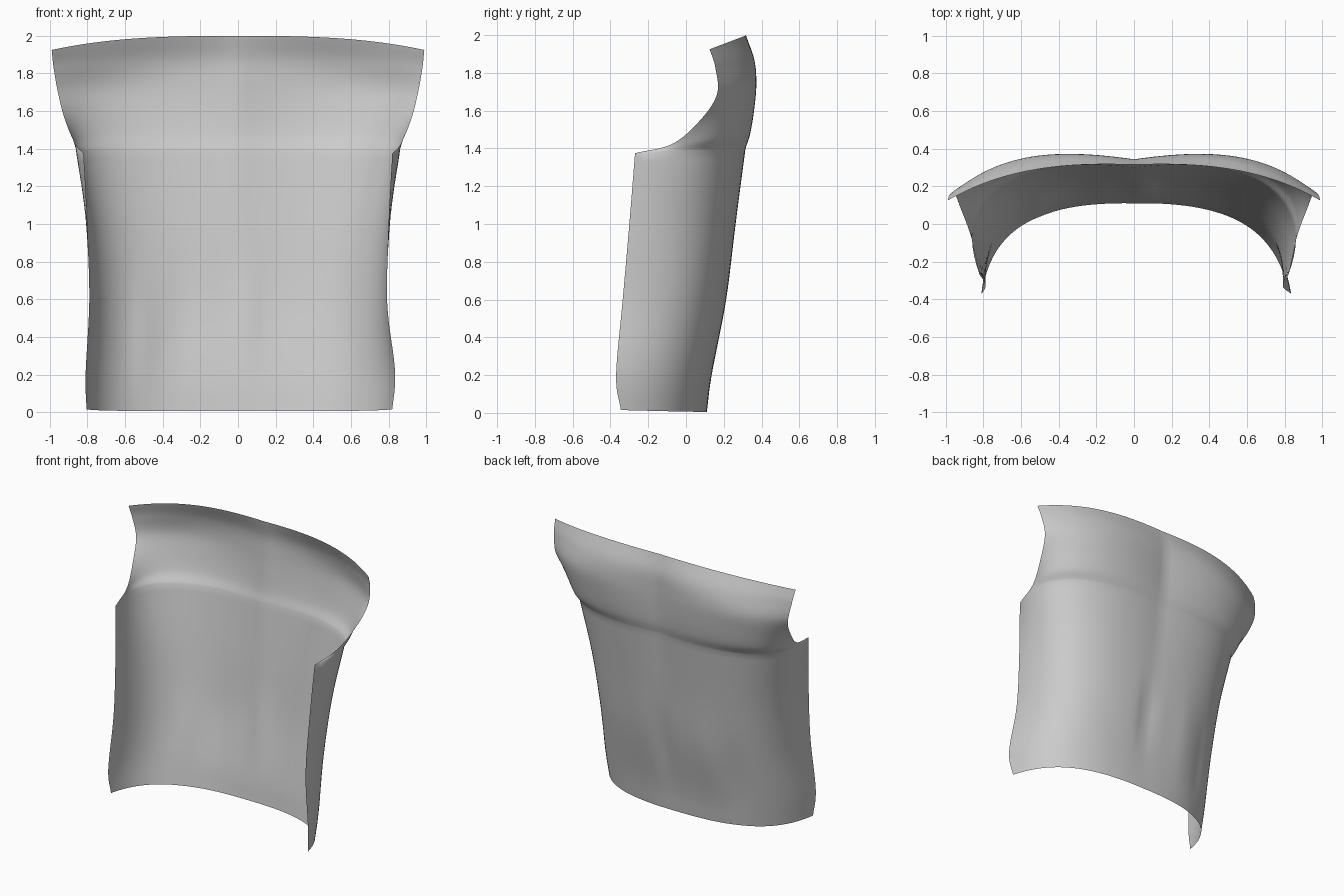
import bpy
import bmesh
import math

cube = bpy.data.objects.get("Cube")
if cube:
    bpy.data.objects.remove(cube, do_unlink=True)

SPAN_STEPS = 8     # rows between two control sections
HALF_COLUMNS = 28  # columns from the spine to each side edge

# Half sections: centre z, centre y, two curve handles (x, y), side edge (x, y, z)
armpit = (1.40, .30, .55, .37, 1.0, .20, .82, -.27, 1.375)
lower_sections = [
    (.005, .11, .55, .12, .75, -.05, .805, -.345, .015),
    (.2, .135, .55, .15, .78, 0, .81, -.37, .2),
    (.6, .21, .55, .235, .8, .08, .79, -.335, .6),
    (1, .255, .55, .3, .86, .15, .8, -.3, 1),
    armpit,
]
upper_sections = [
    armpit,
    (1.48, .318, .55, .4, .93, .25, .865, -.07, 1.425),
    (1.6, .33, .5, .42, .85, .3, .92, .08, 1.555),
    (1.74, .34, .47, .42, .75, .35, .955, .165, 1.69),
    (1.87, .342, .45, .4, .7, .33, .98, .155, 1.83),
    (2, .315, .4, .33, .7, .29, .99, .125, 1.925),
]


def bell(value, centre, width):
    return math.exp(-((value - centre) / width) ** 2)


def smooth_sections(sections):
    """Blend the control sections with a spline that passes through each one."""
    first = [2 * a - b for a, b in zip(sections[0], sections[1])]
    last = [2 * a - b for a, b in zip(sections[-1], sections[-2])]
    padded = [first] + list(sections) + [last]
    rows = []
    for i in range(len(sections) - 1):
        for step in range(SPAN_STEPS):
            t = step / SPAN_STEPS
            rows.append([
                b + t * ((c - a) + t * ((2 * a - 5 * b + 4 * c - d)
                         + t * (3 * b - a - 3 * c + d))) / 2
                for a, b, c, d in zip(*padded[i:i + 4])])
    rows.append(list(sections[-1]))
    return rows


def cloth_point(section, s):
    """Point on a section; s runs from -1 at one side edge to 1 at the other."""
    zc, yc, ax, ay, bx, by, ex, ey, ez = section
    t, side = abs(s), math.copysign(1, s)
    k = 1 - t
    x = side * (3 * k * k * t * ax + 3 * k * t * t * bx + t ** 3 * ex)
    y = k ** 3 * yc + 3 * k * k * t * ay + 3 * k * t * t * by + t ** 3 * ey
    z = zc + (ez - zc) * t ** 2.5
    # flared hem on the left side
    if side > 0:
        x += .025 * t ** 4 * bell(z, .2, .25)
    # soft vertical folds in the lower half
    y -= .02 * bell(x, .05, .05) * bell(z, .55, .25)
    y -= .01 * bell(x, -.5, .06) * bell(z, .4, .3)
    y += .008 * bell(x, -.3, .08) * bell(z, .5, .3)
    return x, y, z


# Garment back panel: a single open sheet
rows = smooth_sections(lower_sections)[:-1] + smooth_sections(upper_sections)
bm = bmesh.new()
grid = [[bm.verts.new(cloth_point(row, c / HALF_COLUMNS))
         for c in range(-HALF_COLUMNS, HALF_COLUMNS + 1)] for row in rows]
for low, high in zip(grid, grid[1:]):
    for c in range(len(low) - 1):
        bm.faces.new((low[c], high[c], high[c + 1], low[c + 1]))
mesh = bpy.data.meshes.new("back_panel")
bm.to_mesh(mesh)
bm.free()
panel = bpy.data.objects.new("back_panel", mesh)
bpy.context.collection.objects.link(panel)

# Plain grey cloth
cloth = bpy.data.materials.new("light_grey_cloth")
cloth.use_nodes = True
colour = (.6, .6, .6, 1)
cloth.diffuse_color = colour
cloth.node_tree.nodes["Principled BSDF"].inputs["Base Color"].default_value = colour
mesh.materials.append(cloth)

bpy.context.view_layer.objects.active = panel
panel.select_set(True)
bpy.ops.object.shade_smooth_by_angle(angle=math.radians(60))
